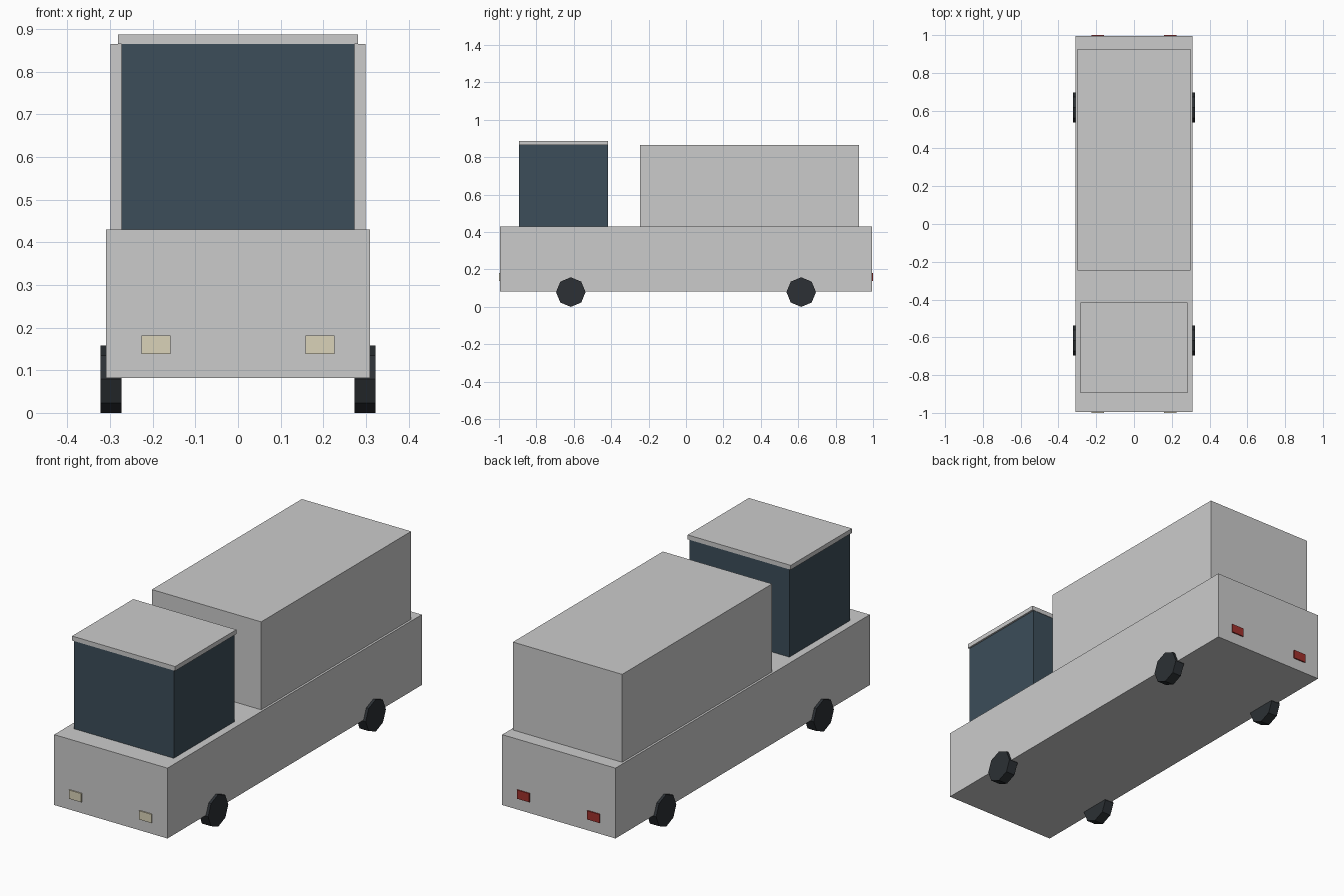
import bpy
from math import pi

if "Cube" in bpy.data.objects:
    bpy.data.objects.remove(bpy.data.objects["Cube"])


def material(name, rgb):
    m = bpy.data.materials.new(name)
    m.diffuse_color = (*rgb, 1)
    m.use_nodes = True
    m.node_tree.nodes["Principled BSDF"].inputs["Base Color"].default_value = m.diffuse_color
    return m


glass = material("dark_glass", (0.045, 0.075, 0.1))
rubber = material("rubber", (0.025, 0.03, 0.035))
lamp = material("warm_lamp", (0.7, 0.65, 0.48))
red = material("red_lamp", (0.35, 0.03, 0.025))


def box(name, x, y, z, mat=None):
    """Box from (min, max) ranges on each axis."""
    ranges = (x, y, z)
    bpy.ops.mesh.primitive_cube_add(size=1, location=[(a + b) / 2 for a, b in ranges])
    ob = bpy.context.object
    ob.name = name
    ob.scale = [b - a for a, b in ranges]
    bpy.ops.object.transform_apply(location=False, rotation=False, scale=True)
    if mat:
        ob.data.materials.append(mat)
    return ob


# Lower body, glazed cab with roof panel, cargo box
box("lower_body", (-0.31, 0.31), (-0.994, 0.994), (0.082, 0.43))
box("cab_windows", (-0.273, 0.273), (-0.892, -0.418), (0.43, 0.865), glass)
box("cab_roof", (-0.282, 0.282), (-0.894, -0.416), (0.865, 0.887))
box("cargo_box", (-0.299, 0.299), (-0.246, 0.926), (0.43, 0.865))

for side, s in (("left", -1), ("right", 1)):
    # Head and tail lamps standing slightly proud of the body
    lx = sorted((s * 0.158, s * 0.226))
    box(f"headlamp_{side}", lx, (-1.0, -0.985), (0.138, 0.181), lamp)
    box(f"tail_lamp_{side}", lx, (0.985, 1.0), (0.138, 0.181), red)

    # Eight-sided wheels
    for end, y in (("front", -0.616), ("rear", 0.616)):
        bpy.ops.mesh.primitive_cylinder_add(
            vertices=8, radius=0.079, depth=0.05,
            location=(s * 0.298, y, 0.079), rotation=(0, pi / 2, 0))
        wheel = bpy.context.object
        wheel.name = f"wheel_{end}_{side}"
        wheel.data.materials.append(rubber)
